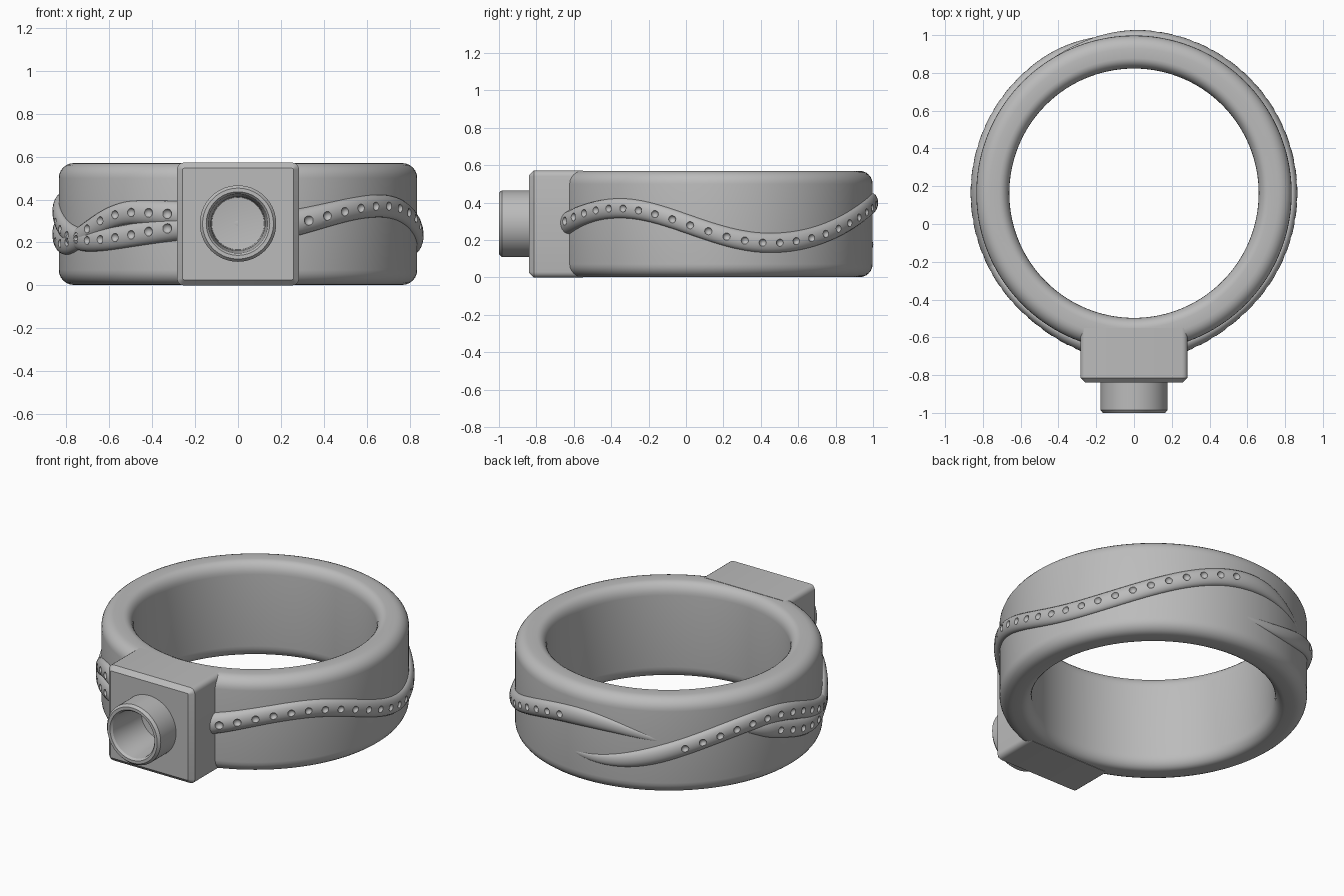
import bpy, bmesh
from math import sin, cos, pi, radians
from mathutils import Vector, Matrix

if "Cube" in bpy.data.objects:
    bpy.data.objects.remove(bpy.data.objects["Cube"])

metal = bpy.data.materials.new("grey metal")
metal.use_nodes = True
metal.diffuse_color = (0.5, 0.5, 0.5, 1)
metal.node_tree.nodes["Principled BSDF"].inputs["Base Color"].default_value = (0.5, 0.5, 0.5, 1)

CY = 0.163            # ring centre in y
RING_R = 0.835        # outer radius
HEIGHT = 0.572
MID_Z = 0.288


def finish(name, bm):
    bmesh.ops.remove_doubles(bm, verts=bm.verts, dist=1e-5)
    bmesh.ops.recalc_face_normals(bm, faces=bm.faces)
    mesh = bpy.data.meshes.new(name)
    bm.to_mesh(mesh)
    bm.free()
    mesh.materials.append(metal)
    obj = bpy.data.objects.new(name, mesh)
    bpy.context.collection.objects.link(obj)
    return obj


def activate(obj):
    bpy.ops.object.select_all(action='DESELECT')
    obj.select_set(True)
    bpy.context.view_layer.objects.active = obj


def smooth(obj, angle=35):
    activate(obj)
    bpy.ops.object.shade_smooth_by_angle(angle=radians(angle))


def cut(obj, cutter):
    cutter.hide_render = True
    activate(obj)
    mod = obj.modifiers.new("cut", 'BOOLEAN')
    mod.operation = 'DIFFERENCE'
    mod.solver = 'EXACT'
    mod.object = cutter
    bpy.ops.object.modifier_apply(modifier=mod.name)
    bpy.data.objects.remove(cutter)


def skin(name, rows, closed):
    """Join closed cross-sections into a surface; cap the ends if it is open."""
    bm = bmesh.new()
    loops = [[bm.verts.new(p) for p in row] for row in rows]
    n = len(loops[0])
    pairs = list(zip(loops, loops[1:])) + ([(loops[-1], loops[0])] if closed else [])
    for a, b in pairs:
        for i in range(n):
            j = (i + 1) % n
            bm.faces.new((a[i], a[j], b[j], b[i]))
    if not closed:
        bm.faces.new(loops[0])
        bm.faces.new(loops[-1])
    return finish(name, bm)


def around(radius, angle, z):
    a = radians(angle)
    return Vector((radius * cos(a), CY + radius * sin(a), z))


# Ring band with rounded outer edges and a rounded comfort-fit inside
def corner(r, z, rr, rz, start):
    return [(r + rr * cos(radians(start + k * 15)), z + rz * sin(radians(start + k * 15)))
            for k in range(7)]


low, high = 0.002, HEIGHT - 0.002
profile = (corner(RING_R - 0.07, low + 0.07, 0.07, 0.07, -90)
           + corner(RING_R - 0.07, high - 0.07, 0.07, 0.07, 0)
           + corner(0.715, high - 0.07, 0.055, 0.07, 90)
           + corner(0.715, low + 0.07, 0.055, 0.07, 180))
ring = skin("ring_band", [[around(r, a * 2.5, z) for r, z in profile] for a in range(144)], True)
smooth(ring)

# Square mount: rounded long edges, chamfered front, bored for the socket
BACK, FRONT, HALF_W = -0.55, -0.84, 0.284
bm = bmesh.new()
bmesh.ops.create_cube(bm, size=1, matrix=Matrix.Translation((0, (BACK + FRONT) / 2, HEIGHT / 2))
                      @ Matrix.Diagonal((2 * HALF_W, BACK - FRONT, HEIGHT, 1)))
long_edges = [e for e in bm.edges if abs(e.verts[0].co.y - e.verts[1].co.y) > 0.1]
bmesh.ops.bevel(bm, geom=long_edges, offset=0.03, segments=4, profile=0.5, affect='EDGES')
front_edges = [e for e in bm.edges if all(v.co.y < FRONT + 0.001 for v in e.verts)]
bmesh.ops.bevel(bm, geom=front_edges, offset=0.026, segments=1, affect='EDGES')
mount = finish("square_mount", bm)

bm = bmesh.new()
bmesh.ops.create_cone(bm, cap_ends=True, segments=64, radius1=0.15, radius2=0.15, depth=0.3,
                      matrix=Matrix.Translation((0, -0.86, MID_Z)) @ Matrix.Rotation(pi / 2, 4, 'X'))
cut(mount, finish("bore_cutter", bm))
smooth(mount, 30)

# Round hollow socket on the mount
bm = bmesh.new()
outline = [(0.152, -0.70), (0.152, -0.82), (0.178, -0.82), (0.178, -0.985), (0.165, -1.0),
           (0.148, -1.0), (0.138, -0.988), (0.126, -0.86), (0.122, -0.74), (0.0, -0.725)]
verts = [bm.verts.new((r, y, MID_Z)) for r, y in outline]
edges = [bm.edges.new(pair) for pair in zip(verts, verts[1:])]
bmesh.ops.spin(bm, geom=verts + edges, cent=(0, 0, MID_Z), axis=(0, 1, 0),
               angle=2 * pi, steps=72)
smooth(finish("round_socket", bm), 25)


# Wavy strands that fade into the band at the back, with a row of round pits
def ease(t):
    t = max(0.0, min(1.0, t))
    return (1 - cos(pi * t)) / 2


def wave_z(waves, angle):
    for (a0, z0), (a1, z1) in zip(waves, waves[1:]):
        if angle <= a1:
            return z0 + (z1 - z0) * ease((angle - a0) / (a1 - a0))
    return waves[-1][1]


def strand(name, waves, tip, front, fade):
    def size(angle):
        f = ease(0.03 + abs(angle - tip) / fade)
        near = ease(1 - abs(angle - front) / 45)
        return f ** 0.7 * (0.053 + 0.016 * near), f * (0.033 + 0.026 * near)

    steps = 140
    rows = []
    for s in range(steps + 1):
        angle = tip + (front - tip) * s / steps
        half, rise = size(angle)
        z = wave_z(waves, angle)
        row = []
        for k in range(20):
            t = 2 * pi * k / 20
            out = cos(t) * (rise if cos(t) > 0 else 0.02)
            row.append(around(RING_R - 0.003 + out, angle, z + half * sin(t)))
        rows.append(row)
    body = skin(name, rows, False)

    # Pits start beside the mount and stop where the strand fades
    bm = bmesh.new()
    step = 6.5 if tip > front else -6.5
    angle = front + step * 3.4
    while abs(angle - tip) > fade:
        half, rise = size(angle)
        place = around(RING_R + rise, angle, wave_z(waves, angle))
        bmesh.ops.create_icosphere(bm, subdivisions=2, radius=0.36 * half + 0.002,
                                   matrix=Matrix.Translation(place))
        angle += step
    cut(body, finish("pit_cutter", bm))
    smooth(body, 40)


strand("left_strand", [(-90, 0.26), (-38, 0.37), (20, 0.185), (92, 0.40), (150, 0.25)],
       128, -90, 45)
strand("right_long_strand", [(70, 0.20), (94, 0.175), (164, 0.385), (214, 0.21), (268, 0.29)],
       80, 270, 46)
strand("right_short_strand", [(150, 0.34), (197, 0.195), (235, 0.34), (268, 0.32)],
       152, 270, 16)
